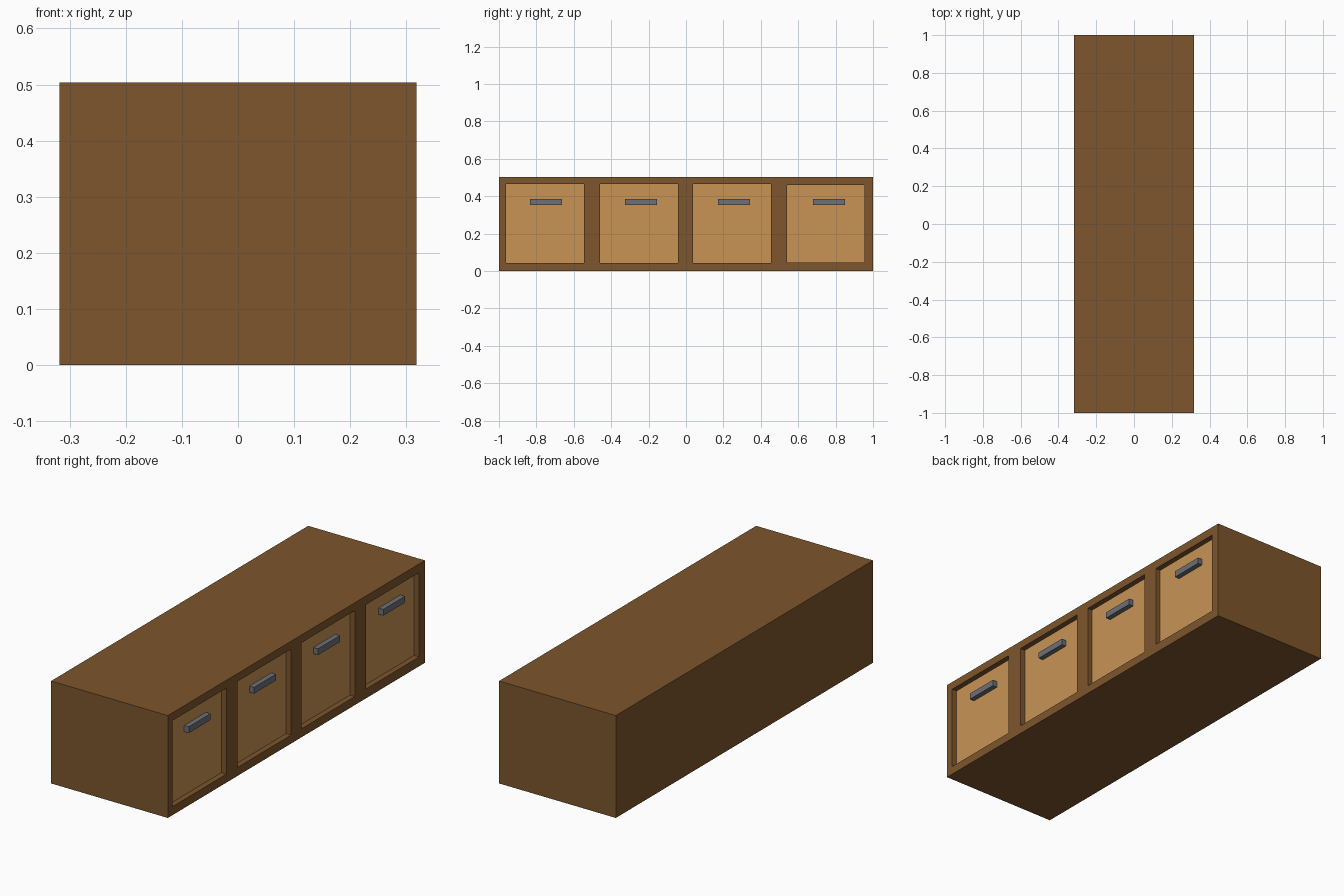
import bpy

if "Cube" in bpy.data.objects:
    bpy.data.objects.remove(bpy.data.objects["Cube"])


def material(name, rgb):
    m = bpy.data.materials.new(name)
    m.diffuse_color = (*rgb, 1)
    m.use_nodes = True
    m.node_tree.nodes["Principled BSDF"].inputs["Base Color"].default_value = m.diffuse_color
    return m


def box(name, lo, hi, mat=None):
    size = [b - a for a, b in zip(lo, hi)]
    mid = [(a + b) / 2 for a, b in zip(lo, hi)]
    bpy.ops.mesh.primitive_cube_add(size=1, location=mid)
    ob = bpy.context.object
    ob.name = name
    ob.scale = size
    bpy.ops.object.transform_apply(location=False, rotation=False, scale=True)
    if mat:
        ob.data.materials.append(mat)
    return ob


dark_wood = material("dark_wood", (0.205, 0.093, 0.026))
light_wood = material("light_wood", (0.578, 0.292, 0.091))
metal = material("metal", (0.15, 0.16, 0.18))

FRONT = 0.318   # drawer side of the cabinet (+x)
PANEL = 0.291   # recessed drawer face

# Cabinet body
cabinet = box("cabinet", (-FRONT, -1, 0), (FRONT, 1, 0.504), dark_wood)

# Each drawer: y range, z range of its opening, and handle centre
drawers = [(-0.962, -0.545, 0.042, 0.465, -0.749),
           (-0.459, -0.042, 0.042, 0.465, -0.241),
           (0.038, 0.455, 0.042, 0.465, 0.256),
           (0.540, 0.955, 0.046, 0.461, 0.764)]

for i, (y0, y1, z0, z1, hy) in enumerate(drawers, 1):
    # Recess cut into the cabinet
    cutter = box(f"recess_cutter_{i}", (PANEL - 0.01, y0, z0), (FRONT + 0.1, y1, z1), dark_wood)
    cutter.hide_render = True
    mod = cabinet.modifiers.new(f"recess_{i}", "BOOLEAN")
    mod.operation = "DIFFERENCE"
    mod.solver = "EXACT"
    mod.object = cutter
    bpy.context.view_layer.objects.active = cabinet
    bpy.ops.object.modifier_apply(modifier=mod.name)
    bpy.data.objects.remove(cutter)
    # Drawer face and bar handle
    box(f"drawer_front_{i}", (PANEL - 0.01, y0, z0), (PANEL, y1, z1), light_wood)
    box(f"drawer_handle_{i}", (PANEL - 0.004, hy - 0.085, 0.354), (FRONT - 0.002, hy + 0.085, 0.385), metal)
